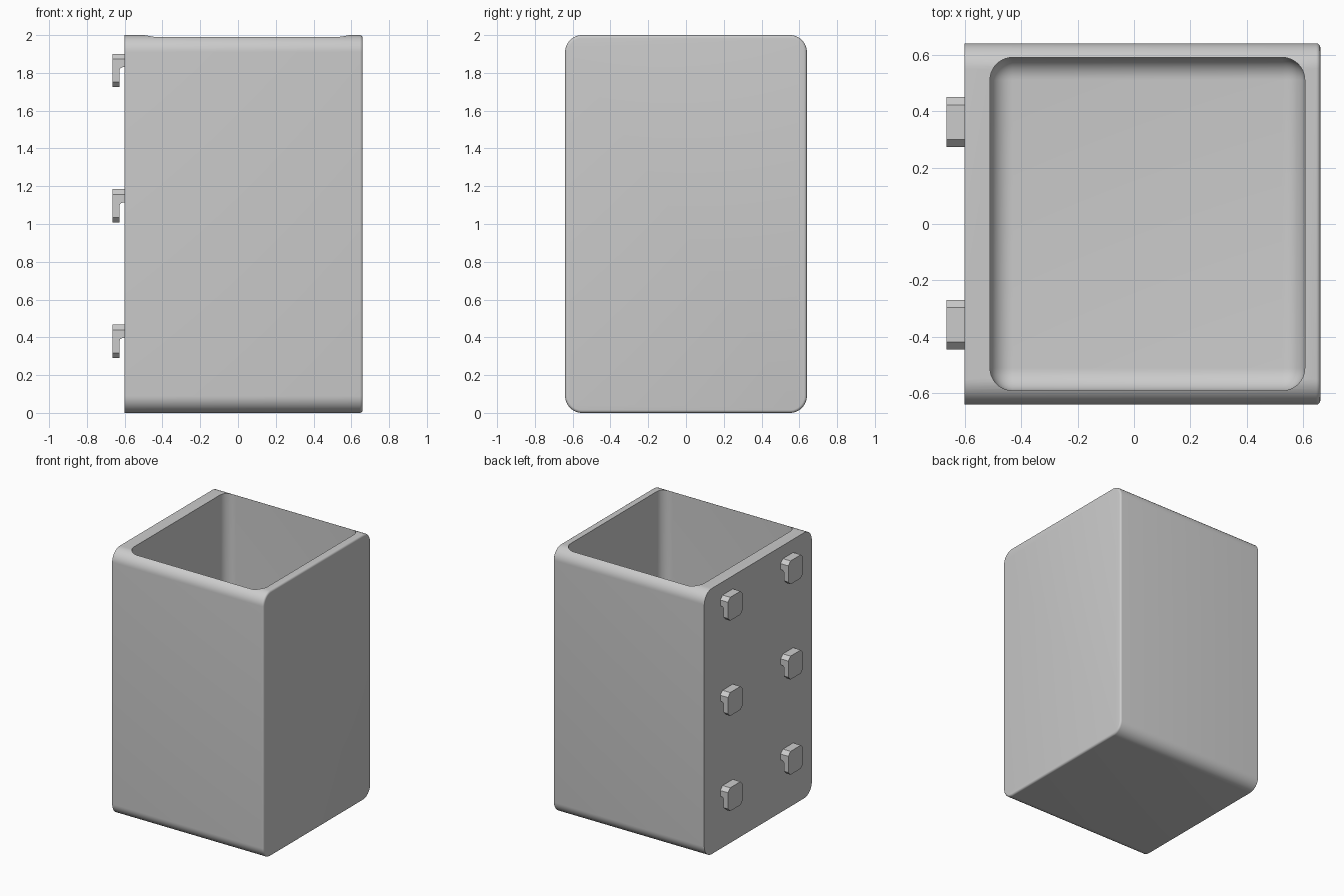
import bpy
import bmesh
from mathutils import Vector

default = bpy.data.objects.get("Cube")
if default:
    bpy.data.objects.remove(default, do_unlink=True)

GREY = (0.6, 0.6, 0.6, 1.0)
plastic = bpy.data.materials.new("grey plastic")
plastic.diffuse_color = GREY
plastic.use_nodes = True
plastic.node_tree.nodes["Principled BSDF"].inputs["Base Color"].default_value = GREY

BACK_X, FRONT_X = -0.6, 0.66
HALF_Y, HEIGHT = 0.64, 2.0


def make_object(name, bm):
    bmesh.ops.recalc_face_normals(bm, faces=bm.faces)
    mesh = bpy.data.meshes.new(name)
    bm.to_mesh(mesh)
    bm.free()
    mesh.materials.append(plastic)
    obj = bpy.data.objects.new(name, mesh)
    bpy.context.collection.objects.link(obj)
    return obj


def box(low, high):
    bm = bmesh.new()
    bmesh.ops.create_cube(bm, size=1)
    low, high = Vector(low), Vector(high)
    for v in bm.verts:
        v.co = (low + high) / 2 + v.co * (high - low)
    return bm


def round_edges(bm, rule, radius, segments):
    edges = [e for e in bm.edges if rule(e.verts[0].co, e.verts[1].co)]
    bmesh.ops.bevel(bm, geom=edges, offset=radius, segments=segments,
                    profile=0.5, affect='EDGES', clamp_overlap=True)


def along_x(a, b):
    return abs(a.y - b.y) < 1e-4 and abs(a.z - b.z) < 1e-4


def smooth(obj):
    bpy.ops.object.select_all(action='DESELECT')
    obj.select_set(True)
    bpy.context.view_layer.objects.active = obj
    bpy.ops.object.shade_smooth_by_angle()


# Outer shell: large rounding along x, fine rounding round the outer face
bm = box((BACK_X, -HALF_Y, 0), (FRONT_X, HALF_Y, HEIGHT))
round_edges(bm, along_x, 0.09, 12)
round_edges(bm, lambda a, b: min(a.x, b.x) > FRONT_X - 1e-4, 0.015, 4)
bin_body = make_object("bin_body", bm)

# Cavity with rounded upright corners and floor
FLOOR, TOP = 0.06, 2.3
bm = box((-0.51, -0.59, FLOOR), (0.605, 0.59, TOP))
round_edges(bm, lambda a, b: min(a.z, b.z) < FLOOR + 1e-4, 0.08, 10)
cavity = make_object("cavity_cutter", bm)
cavity.hide_render = True

cut = bin_body.modifiers.new("cavity", 'BOOLEAN')
cut.operation = 'DIFFERENCE'
cut.solver = 'EXACT'
cut.object = cavity
graph = bpy.context.evaluated_depsgraph_get()
hollow = bpy.data.meshes.new_from_object(bin_body.evaluated_get(graph))
bin_body.modifiers.clear()
bin_body.data = hollow
bpy.data.objects.remove(cavity, do_unlink=True)
smooth(bin_body)

# Hook: side profile (x, z) swept along y, then chamfered at its corners
TIP_X, SLOT_X, HALF = -0.664, -0.628, 0.088
profile = [(BACK_X, HALF), (TIP_X, HALF), (TIP_X, -HALF), (SLOT_X, -HALF),
           (SLOT_X, 0), (SLOT_X + 0.005, 0.012), (SLOT_X + 0.017, 0.017),
           (BACK_X, 0.017)]
bm = bmesh.new()
side = bm.faces.new([bm.verts.new((x, -HALF, z)) for x, z in profile])
swept = bmesh.ops.extrude_face_region(bm, geom=[side])["geom"]
bmesh.ops.translate(bm, vec=(0, 2 * HALF, 0),
                    verts=[g for g in swept if isinstance(g, bmesh.types.BMVert)])
round_edges(bm, lambda a, b: along_x(a, b) and abs(a.z) > HALF - 1e-4, 0.027, 1)
hook = make_object("hook", bm)
smooth(hook)

# Two columns of three hooks on the mounting face
hooks = [hook] + [hook.copy() for _ in range(5)]
for i, obj in enumerate(hooks):
    row, column = divmod(i, 2)
    obj.name = ("upper", "middle", "lower")[row] + ("_front", "_rear")[column] + "_hook"
    obj.location = (0, (-0.357, 0.361)[column], 1.813 - 0.717 * row)
    if i:
        bpy.context.collection.objects.link(obj)
